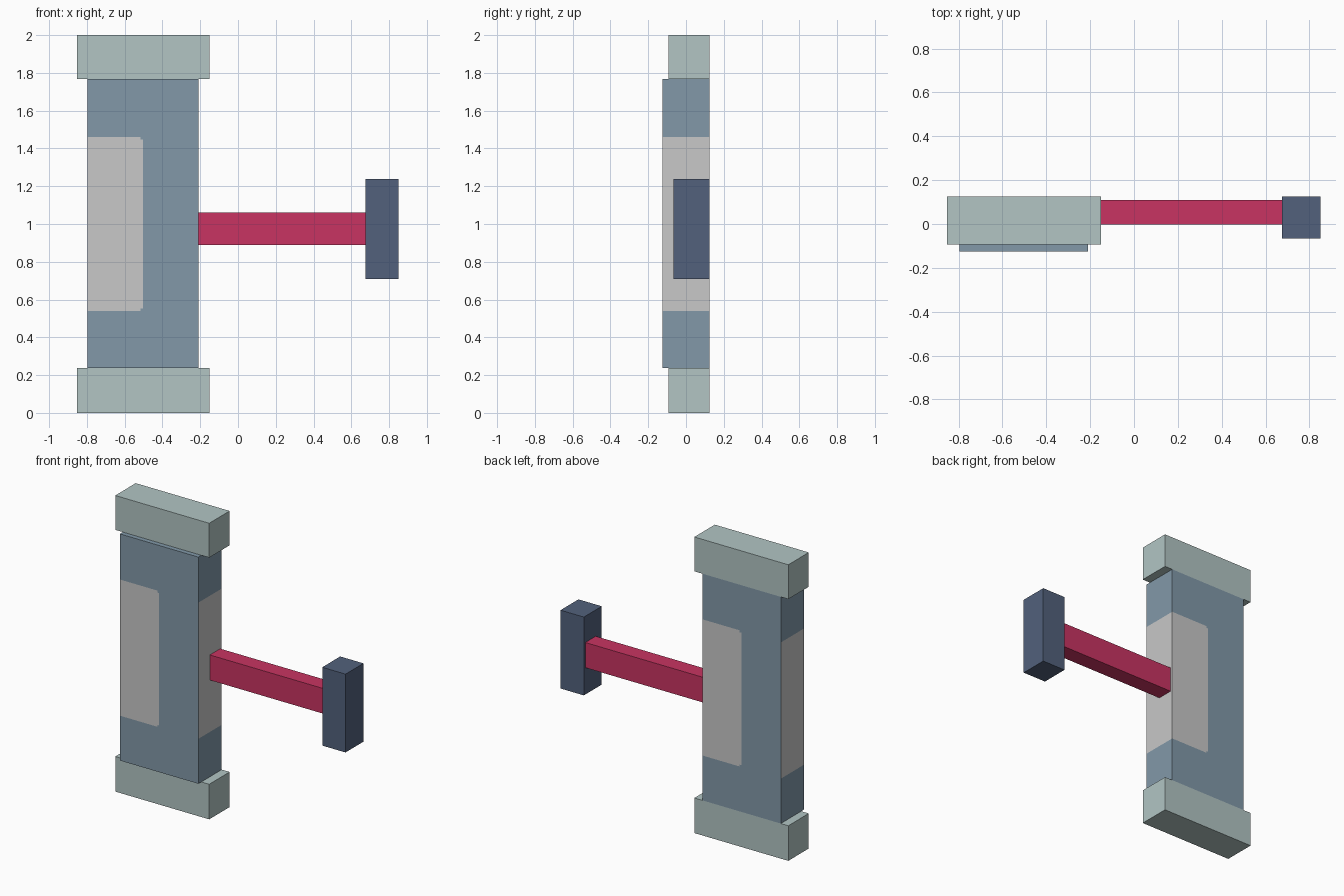
import bpy, bmesh
from mathutils import Vector

if "Cube" in bpy.data.objects:
    bpy.data.objects.remove(bpy.data.objects["Cube"])


def material(name, rgb):
    """Flat colour given as 0-255 sRGB, stored as linear."""
    lin = [((c / 255 + 0.055) / 1.055) ** 2.4 for c in rgb]
    m = bpy.data.materials.new(name)
    m.diffuse_color = (*lin, 1)
    m.use_nodes = True
    m.node_tree.nodes["Principled BSDF"].inputs["Base Color"].default_value = m.diffuse_color
    return m


STEEL = material("steel_blue", (130, 153, 169))
PANEL = material("light_grey", (200, 200, 200))
CAP = material("pale_sage", (178, 197, 196))
RED = material("crimson", (200, 52, 98))
NAVY = material("navy", (82, 97, 124))


def box(name, x, y, z, mats, cuts=(), rule=None):
    """Box from axis ranges, with optional (axis, position) cuts and a material rule."""
    bm = bmesh.new()
    bmesh.ops.create_cube(bm, size=1)
    for v in bm.verts:
        v.co = [r[0] if c < 0 else r[1] for c, r in zip(v.co, (x, y, z))]
    for axis, pos in cuts:
        co, no = Vector(), Vector()
        co[axis], no[axis] = pos, 1
        bmesh.ops.bisect_plane(bm, geom=bm.verts[:] + bm.edges[:] + bm.faces[:],
                               plane_co=co, plane_no=no)
    bm.normal_update()
    if rule:
        for f in bm.faces:
            f.material_index = rule(f.calc_center_median(), f.normal)
    me = bpy.data.meshes.new(name)
    bm.to_mesh(me)
    bm.free()
    for m in mats:
        me.materials.append(m)
    ob = bpy.data.objects.new(name, me)
    bpy.context.collection.objects.link(ob)
    return ob


# Tall body with a grey band: full width on the sides, half width on front and back
MID, Z0, Z1, NOTCH = -0.502, 0.54, 1.46, 0.013


def band(c, n):
    if not Z0 < c.z < Z1 or abs(n.z) > 0.5:
        return 0
    if abs(n.x) > 0.5:
        return 1
    inset = (MID - c.x) if n.y < 0 else (c.x - MID)  # front left half, back right half
    corner = inset < NOTCH and not Z0 + NOTCH < c.z < Z1 - NOTCH
    return int(inset > 0 and not corner)


body_cuts = [(0, MID - NOTCH), (0, MID), (0, MID + NOTCH),
             (2, Z0), (2, Z0 + NOTCH), (2, Z1 - NOTCH), (2, Z1)]
box("body", (-0.796, -0.209), (-0.125, 0.125), (0.237, 1.768),
    [STEEL, PANEL], body_cuts, band)

# End caps
for name, z in (("bottom_cap", (0, 0.237)), ("top_cap", (1.768, 2))):
    box(name, (-0.852, -0.15), (-0.093, 0.125), z, [CAP])

# Side arm and its grip
box("arm", (-0.209, 0.678), (-0.002, 0.109), (0.89, 1.06), [RED])
box("grip", (0.676, 0.85), (-0.066, 0.125), (0.709, 1.238), [NAVY])
